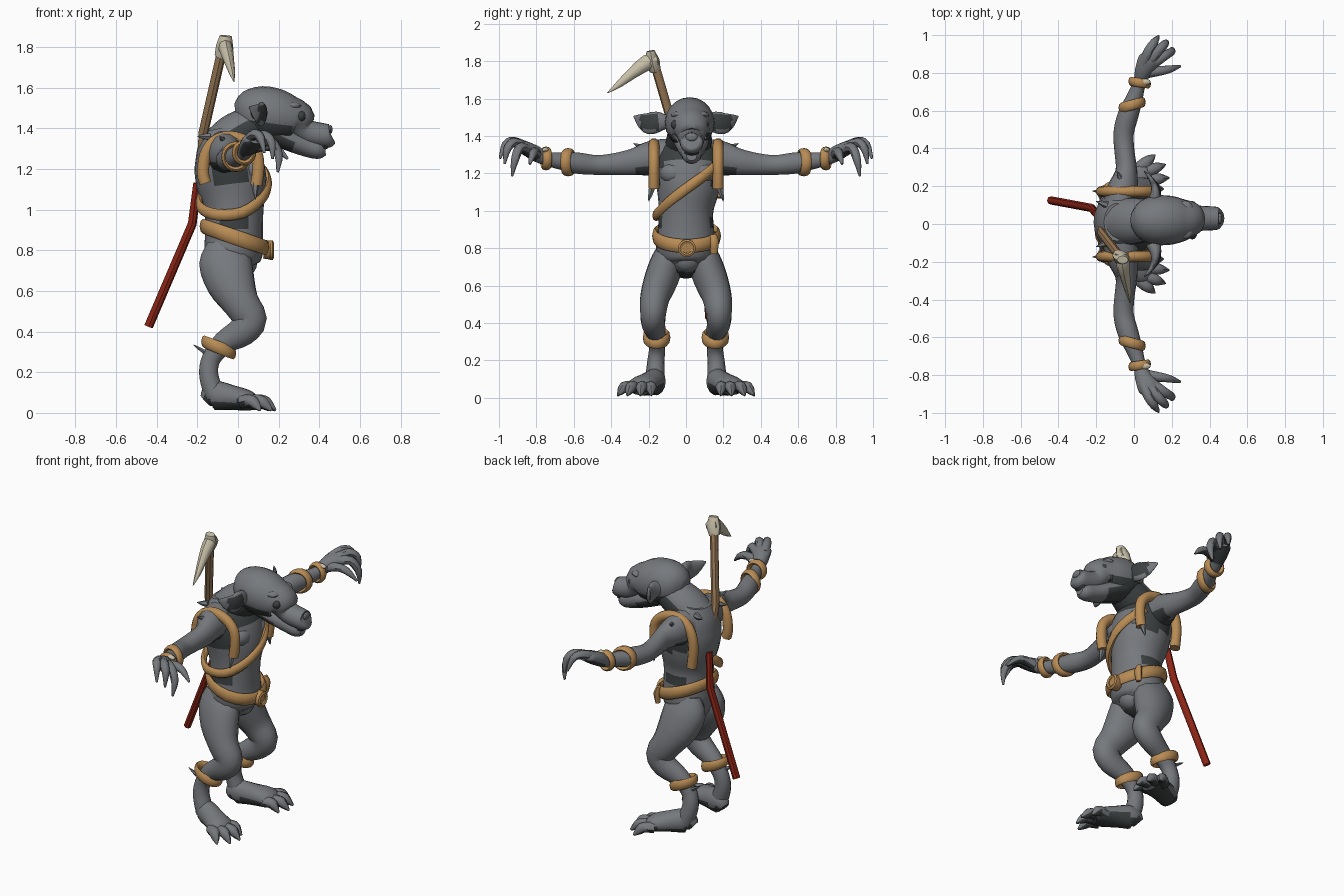
import bpy, bmesh, math
from mathutils import Vector

def material(name, rgb):
    m = bpy.data.materials.new(name)
    m.diffuse_color = (*rgb, 1)
    return m

FUR = material("grey_fur", (0.18, 0.19, 0.205))
DARK = material("dark_fur", (0.045, 0.052, 0.053))
LEATHER = material("tan_leather", (0.48, 0.26, 0.09))
BONE = material("bone", (0.57, 0.52, 0.39))
WOOD = material("wood", (0.33, 0.20, 0.095))
RED = material("red_wrap", (0.26, 0.018, 0.008))
X, Y, Z = Vector((1, 0, 0)), Vector((0, 1, 0)), Vector((0, 0, 1))

def finish(name, bm, mats, rule=None):
    bmesh.ops.recalc_face_normals(bm, faces=bm.faces)
    for f in bm.faces:
        f.smooth = True
        if rule and rule(f.calc_center_median(), f.normal):
            f.material_index = 1
    me = bpy.data.meshes.new(name)
    bm.to_mesh(me)
    bm.free()
    for m in mats:
        me.materials.append(m)
    ob = bpy.data.objects.new(name, me)
    bpy.context.collection.objects.link(ob)
    return ob

def spline(rows, closed, steps):
    """Smooth curve through the rows (position and half widths together)."""
    n, out = len(rows), []
    get = (lambda i: rows[i % n]) if closed else (lambda i: rows[min(max(i, 0), n - 1)])
    for i in range(n if closed else n - 1):
        p = [get(i + k) for k in (-1, 0, 1, 2)]
        for k in range(steps):
            t = k / steps
            out.append([0.5 * (2*b + (c - a)*t + (2*a - 5*b + 4*c - d)*t*t + (3*b - a - 3*c + d)*t**3)
                        for a, b, c, d in zip(*p)])
    if not closed:
        out.append(list(rows[-1]))
    return out

def loft(name, rows, mats, side=Y, closed=False, s=1, n=12, steps=3, rule=None):
    """Rows are x, y, z, half width along side, half width across it."""
    pts = spline([(x, y * s, z, a, b) for x, y, z, a, b in rows], closed, steps)
    bm, rings, m = bmesh.new(), [], len(pts)
    for i, p in enumerate(pts):
        q = pts[(i + 1) % m] if closed else pts[min(i + 1, m - 1)]
        r = pts[i - 1] if closed else pts[max(i - 1, 0)]
        t = (Vector(q[:3]) - Vector(r[:3])).normalized()
        u = (side - t * side.dot(t)).normalized()
        v = t.cross(u)
        rings.append([bm.verts.new(Vector(p[:3]) + u * max(p[3], .001) * math.cos(w) + v * max(p[4], .001) * math.sin(w))
                      for w in (2 * math.pi * k / n for k in range(n))])
    for i in range(m if closed else m - 1):
        a, b = rings[i], rings[(i + 1) % m]
        for k in range(n):
            bm.faces.new((a[k], a[(k + 1) % n], b[(k + 1) % n], b[k]))
    if not closed:
        bm.faces.new(rings[0])
        bm.faces.new(rings[-1])
    return finish(name, bm, mats, rule)

def blob(name, c, size, mat):
    bm = bmesh.new()
    bmesh.ops.create_uvsphere(bm, u_segments=12, v_segments=8, radius=1)
    for v in bm.verts:
        v.co = Vector((v.co.x * size[0], v.co.y * size[1], v.co.z * size[2])) + Vector(c)
    return finish(name, bm, [mat])

def ring(name, c, rx, rother, axis, tilt, half, thick, s=1):
    """Leather band around a limb; tilt shifts it along its axis over x."""
    rows = []
    for k in range(10):
        w = 2 * math.pi * k / 10
        p, o = rx * math.cos(w), rother * math.sin(w)
        d = (p, o, tilt * p) if axis is Z else (p, tilt * p, o)
        rows.append((c[0] + d[0], c[1] + d[1], c[2] + d[2], half, thick))
    return loft(name, rows, [LEATHER], axis, True, s, n=8, steps=2)

def spike(name, base, tip, r, mat, s=1):
    mid = [(a + b) / 2 for a, b in zip(base, tip)]
    side = X if abs(tip[0] - base[0]) < abs(tip[1] - base[1]) + abs(tip[2] - base[2]) else Y
    return loft(name, [(*base, r, r), (*mid, r * .7, r * .7), (*tip, .002, .002)], [mat], side, s=s, n=6, steps=2)

# Torso and neck, dark under the arms and at the collar
loft("torso", [(0, 0, .66, .05, .06), (-.02, 0, .72, .13, .12), (-.02, 0, .80, .16, .145),
               (-.02, 0, .88, .152, .142), (-.02, 0, 1.0, .146, .146), (-.03, .01, 1.12, .168, .172),
               (-.05, .01, 1.24, .18, .168), (-.075, .01, 1.33, .155, .13), (-.09, .01, 1.40, .1, .07)],
     [FUR, DARK], n=24, steps=4,
     rule=lambda c, n: (abs(c.y) > .13 and -.14 < c.x < .08 and (.91 < c.z < .96 or 1.13 < c.z < 1.32))
     or (c.x > 0 and c.z > 1.26) or c.z < .68)
loft("neck", [(-.10, .01, 1.30, .12, .10), (-.02, .015, 1.36, .125, .11), (.06, .02, 1.41, .115, .10),
              (.13, .02, 1.45, .1, .08)], [FUR, DARK], n=20, rule=lambda c, n: n.z < .25 and c.x > -.08)

# Head with a steep brow, muzzle and jaw; the throat is dark
loft("head", [(-.01, .02, 1.47, .04, .05), (.03, .02, 1.475, .1, .105), (.11, .02, 1.475, .13, .133),
              (.19, .02, 1.462, .13, .132), (.25, .022, 1.45, .116, .115), (.295, .027, 1.437, .098, .094),
              (.32, .03, 1.395, .074, .062), (.36, .03, 1.375, .066, .062), (.42, .03, 1.365, .063, .06),
              (.45, .03, 1.362, .057, .056), (.46, .03, 1.365, .038, .038)], [FUR, DARK], n=20,
     rule=lambda c, n: n.z < -.4 and c.x < .27)
loft("jaw", [(.15, .025, 1.395, .1, .065), (.25, .03, 1.345, .085, .055), (.34, .03, 1.312, .06, .052),
             (.40, .03, 1.295, .05, .046), (.43, .03, 1.295, .028, .027)], [FUR, DARK],
     rule=lambda c, n: c.x < .27 and n.z < -.1)
blob("mouth", (.425, .03, 1.312), (.022, .04, .016), DARK)
blob("nose", (.455, .03, 1.395), (.01, .032, .022), FUR)
for s in (-1, 1):
    blob("eye", (.309, .02 + s * .066, 1.46), (.026, .036, .029), DARK)
    blob("brow", (.268, .022 + s * .06, 1.512), (.046, .042, .02), FUR)
    loft("ear", [(.10, .10, 1.475, .035, .04), (.115, .15, 1.475, .055, .03), (.11, .20, 1.468, .058, .02),
                 (.085, .245, 1.485, .036, .012), (.055, .278, 1.505, .004, .003)], [FUR, DARK], Z, s=s, n=20,
         rule=lambda c, n: n.x > .25 and .14 < abs(c.y) < .245 and abs(c.z - 1.474) < .04)

for s in (-1, 1):
    # Arm with palm, dark in the armpit and palm
    loft("arm", [(-.07, .08, 1.28, .1, .11), (-.06, .18, 1.28, .085, .098), (-.04, .28, 1.262, .058, .073),
                 (-.05, .38, 1.25, .053, .06), (-.055, .48, 1.245, .054, .054), (-.03, .58, 1.255, .055, .058),
                 (0, .66, 1.265, .045, .048), (.03, .75, 1.28, .034, .038), (.05, .81, 1.31, .046, .042),
                 (.08, .87, 1.34, .058, .035), (.09, .905, 1.345, .032, .02)], [FUR, DARK], X, s=s, n=14,
         rule=lambda c, n: (n.z < -.3 and abs(c.y) < .25) or (n.z < -.4 and abs(c.y) > .80))
    # Curled fingers and thumb
    for f in ([(.05, .85, 1.34), (.08, .92, 1.37), (.11, .965, 1.355), (.13, .995, 1.28)],
              [(.08, .86, 1.34), (.13, .92, 1.365), (.165, .955, 1.33), (.17, .97, 1.25)],
              [(.10, .85, 1.33), (.16, .89, 1.335), (.20, .915, 1.27), (.195, .93, 1.185)],
              [(.06, .80, 1.30), (.13, .81, 1.315), (.19, .82, 1.30), (.245, .835, 1.25)]):
        rad = (.03, .026, .021, .006)
        loft("finger", [(*p, r, r) for p, r in zip(f, rad)], [FUR, DARK], Vector((.7, -.7 * s, .1)), s=s, n=8,
             rule=lambda c, n: n.z < -.6)
    # Arm bands
    ring("forearm_band", (-.01, .63, 1.26), .058, .062, Y, .25, .027, .014, s)
    ring("wrist_band", (.03, .748, 1.28), .046, .05, Y, -.15, .024, .014, s)
    blob("wrist_bead", (.055, s * .752, 1.325), (.034, .018, .014), BONE)

    # Leg
    loft("leg", [(-.07, .085, .84, .05, .08), (-.065, .095, .75, .085, .13), (-.035, .13, .64, .092, .122),
                 (.015, .165, .54, .08, .092), (.06, .175, .46, .07, .084), (.02, .175, .40, .064, .075),
                 (-.07, .16, .345, .052, .058), (-.13, .155, .27, .043, .048), (-.145, .16, .20, .046, .048),
                 (-.13, .165, .13, .05, .05), (-.11, .17, .08, .05, .05)], [FUR], s=s, n=14)
    # Foot and toes
    loft("foot", [(-.16, .15, .06, .03, .035), (-.12, .16, .085, .055, .072), (-.03, .20, .075, .066, .062),
                  (.05, .24, .06, .08, .05), (.09, .26, .04, .06, .028)], [FUR, DARK], s=s, n=14,
         rule=lambda c, n: n.z < -.2)
    for bx, by, tx, ty in ((.05, .19, .155, .185), (.06, .23, .185, .245), (.05, .27, .165, .315), (.02, .29, .11, .365)):
        mx, my = (bx + tx) / 2, (by + ty) / 2
        loft("toe", [(bx, by, .055, .034, .034), (mx, my, .058, .031, .031),
                     (mx + (tx - bx) * .25, my + (ty - by) * .25, .038, .022, .024), (tx, ty, .012, .004, .006)],
             [FUR, DARK], s=s, n=8, rule=lambda c, n: n.z < -.4)
    # Ankle band and its loose end
    ring("ankle_band", (-.095, .157, .322), .072, .06, Z, -.4, .03, .014, s)
    spike("ankle_band_end", (-.165, .17, .30), (-.22, .175, .335), .012, FUR, s)

    # Shoulder strap arching over each shoulder
    loft("shoulder_strap", [(x, .172, z, .029, .031) for x, z in
         ((.09, 1.12), (.10, 1.20), (.09, 1.28), (.04, 1.335), (-.04, 1.358), (-.115, 1.335), (-.16, 1.27),
          (-.172, 1.18), (-.16, 1.10 - s * .03))], [LEATHER], Y, s=s, n=10)
    # Ragged fur tufts
    for base, tip in (((-.14, .10, 1.36), (-.20, .12, 1.36)), ((-.06, .22, 1.33), (-.09, .28, 1.36)),
                      ((.085, .18, 1.13), (.085, .2, 1.05))):
        spike("fur_tuft", base, tip, .02, FUR, s)
    blob("chest_muscle", (.06, .01 + s * .075, 1.20), (.065, .075, .06), FUR)

# Belt with round buckle
ring("belt", (-.015, .003, .865), .157, .168, Z, -.34, .037, .017)
loft("buckle", [(.13, .005, .805, .046, .046), (.165, .005, .80, .046, .046)], [LEATHER], n=16, steps=1)
loft("buckle_rim", [(.165, .005 + .037 * math.cos(k * math.pi / 4), .80 + .037 * math.sin(k * math.pi / 4), .012, .012)
                    for k in range(8)], [LEATHER], X, True, n=6, steps=2)
loft("belt_loop", [(.085, .145, .87, .02, .014), (.095, .15, .83, .025, .02), (.09, .15, .77, .018, .012)], [LEATHER], n=8)
blob("loin", (.03, .005, .74), (.065, .075, .07), FUR)

# Diagonal chest strap, from one shoulder round the far side to the back
loft("chest_strap", [(*p, .028, .018) for p in
     ((.06, .17, 1.25), (.125, .10, 1.19), (.15, .01, 1.125), (.115, -.09, 1.05), (.02, -.155, .985),
      (-.10, -.155, .975), (-.175, -.09, 1.0), (-.19, -.03, 1.04), (-.17, .02, 1.08))], [LEATHER], Z, n=8)

# Pick carried on the back
loft("pick_handle", [(-.07, -.178, 1.82, .024, .024), (-.17, -.05, 1.38, .024, .024), (-.185, .03, 1.15, .02, .02)],
     [WOOD], n=8, steps=1)
loft("pick_grip", [(-.20, .055, 1.13, .02, .02), (-.225, .085, .93, .022, .022), (-.44, .125, .425, .022, .022)],
     [RED], n=8, steps=1)
loft("pick_socket", [(-.085, -.165, 1.75, .03, .032), (-.065, -.18, 1.80, .04, .044), (-.06, -.19, 1.855, .022, .03)],
     [BONE], n=8, steps=1)
loft("pick_blade", [(-.065, -.155, 1.81, .036, .036), (-.06, -.21, 1.792, .036, .042), (-.045, -.29, 1.733, .026, .03),
                    (-.03, -.36, 1.675, .016, .018), (-.02, -.42, 1.63, .002, .002)], [BONE], X, n=8, steps=2)

# Keep hard corners crisp
bpy.ops.object.select_all(action='SELECT')
bpy.context.view_layer.objects.active = bpy.context.collection.objects[0]
bpy.ops.object.shade_smooth_by_angle(angle=math.radians(45))
